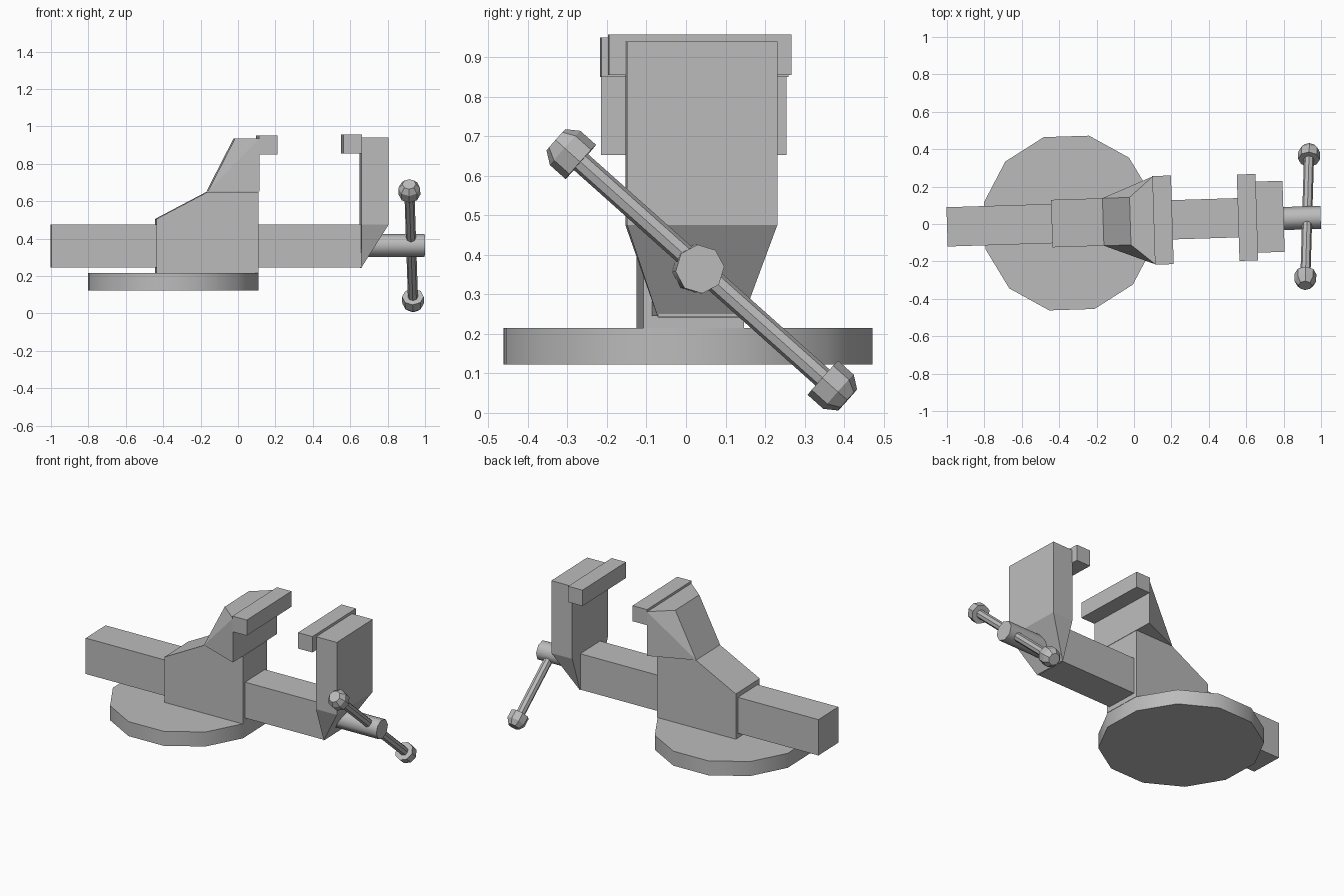
import bpy, bmesh, math
from mathutils import Vector, Matrix

old = bpy.data.objects.get("Cube")
if old:
    bpy.data.objects.remove(old, do_unlink=True)

# One painted-iron grey for every part
grey = bpy.data.materials.new("iron_grey")
grey.use_nodes = True
grey.diffuse_color = (0.5, 0.5, 0.5, 1)
grey.node_tree.nodes["Principled BSDF"].inputs["Base Color"].default_value = (0.5, 0.5, 0.5, 1)

# The vise sits turned slightly on its stand
TURN = Matrix.Translation((0, 0.016, 0)) @ Matrix.Rotation(math.radians(1.8), 4, "Z")


def finish(name, bm, matrix=TURN, smooth=None):
    bmesh.ops.recalc_face_normals(bm, faces=bm.faces)
    mesh = bpy.data.meshes.new(name)
    bm.to_mesh(mesh)
    bm.free()
    mesh.materials.append(grey)
    obj = bpy.data.objects.new(name, mesh)
    bpy.context.collection.objects.link(obj)
    obj.matrix_world = matrix
    if smooth:
        bpy.ops.object.select_all(action="DESELECT")
        obj.select_set(True)
        bpy.context.view_layer.objects.active = obj
        bpy.ops.object.shade_smooth_by_angle(angle=math.radians(smooth))
    return obj


def block(name, points):
    """Convex block from (x, half width, z) corners, mirrored across y."""
    bm = bmesh.new()
    for x, half, z in points:
        for side in (-1, 1):
            bm.verts.new((x, side * half, z))
    bmesh.ops.convex_hull(bm, input=bm.verts[:])
    bmesh.ops.dissolve_limit(bm, angle_limit=0.01, verts=bm.verts[:], edges=bm.edges[:])
    return finish(name, bm)


def box(name, x0, x1, half, z0, z1):
    return block(name, [(x, half, z) for x in (x0, x1) for z in (z0, z1)])


def lathe(name, start, axis, profile, sides=8, phase=0.0, matrix=TURN, smooth=None):
    """Closed turned part; profile is (radius, distance along axis)."""
    bm = bmesh.new()
    rot = Vector(axis).to_track_quat("Z", "Y").to_matrix()
    rings = []
    for radius, dist in profile:
        ring = []
        for i in range(sides):
            a = math.tau * i / sides + phase
            p = Vector((radius * math.cos(a), radius * math.sin(a), dist))
            ring.append(bm.verts.new(Vector(start) + rot @ p))
        rings.append(ring)
    for low, high in zip(rings, rings[1:]):
        for i in range(sides):
            j = (i + 1) % sides
            bm.faces.new((low[i], low[j], high[j], high[i]))
    bm.faces.new(rings[0][::-1])
    bm.faces.new(rings[-1])
    return finish(name, bm, matrix, smooth)


# Twelve-sided stand
stand = lathe("base_plate", (0, 0, 0), (0, 0, 1), [(0.475, 0.122), (0.475, 0.215)],
              12, math.pi / 12, TURN @ Matrix.Translation((-0.347, 0, 0))
              @ Matrix.Diagonal((0.985, 1.01, 1, 1)), 35)

# Sliding bar
box("slide_bar", -1.0, 0.66, 0.105, 0.245, 0.475)

# Fixed jaw: narrow body below, flared head above
block("fixed_body", [(x, 0.127, z) for x, z in
                     ((-0.44, 0.215), (-0.44, 0.505), (-0.165, 0.65), (0.107, 0.65), (0.107, 0.215))])
block("fixed_jaw_head", [(-0.165, 0.127, 0.652), (0.107, 0.235, 0.652),
                         (-0.02, 0.127, 0.935), (0.107, 0.235, 0.935)])
box("fixed_jaw_plate", 0.105, 0.205, 0.237, 0.85, 0.95)

# Moving jaw, tapered toward the bar
block("moving_jaw", [(0.655, 0.19, 0.94), (0.80, 0.19, 0.94), (0.655, 0.19, 0.475),
                     (0.80, 0.19, 0.475), (0.655, 0.108, 0.242)])
box("moving_jaw_plate", 0.557, 0.657, 0.231, 0.855, 0.957)

# Screw end
lathe("screw", (0.66, -0.012, 0.364), (1, 0, 0), [(0.062, 0), (0.062, 0.338)],
      phase=0.1, smooth=50)

# Sliding handle with a chamfered knob at each end
ends = [Vector((0.915, -0.329, 0.691)), Vector((0.937, 0.409, 0.033))]
length = (ends[1] - ends[0]).length
for label, a, b in (("upper", ends[0], ends[1]), ("lower", ends[1], ends[0])):
    lathe(label + "_knob", a, (b - a).normalized(),
          [(0.036, 0), (0.058, 0.031), (0.058, 0.084)], matrix=Matrix())
lathe("handle_rod", ends[0], (ends[1] - ends[0]).normalized(),
      [(0.027, 0.05), (0.027, length - 0.05)], matrix=Matrix())
